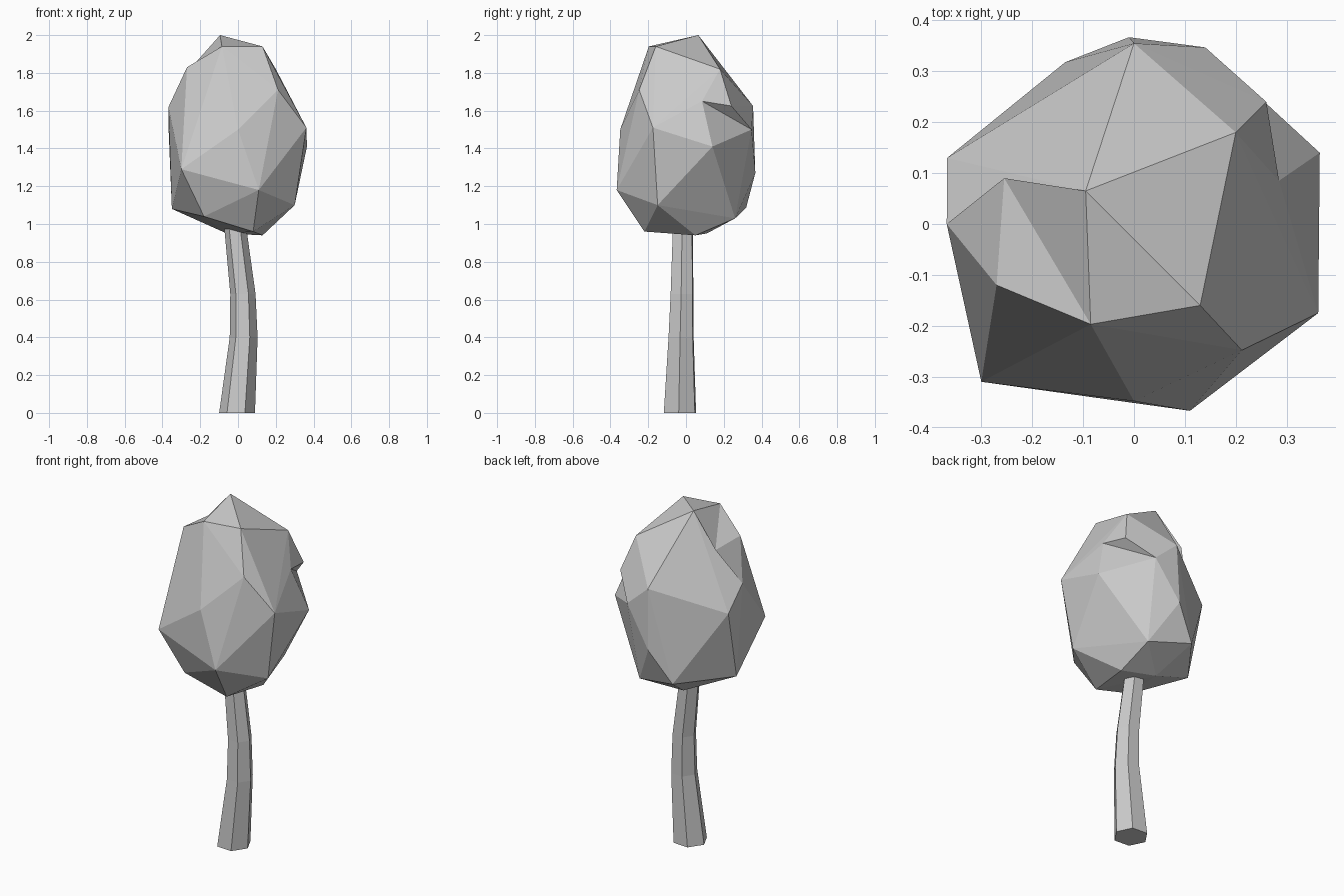
import bpy, bmesh, math
from mathutils import Vector

if "Cube" in bpy.data.objects:
    bpy.data.objects.remove(bpy.data.objects["Cube"])


def finish(bm, name):
    bmesh.ops.recalc_face_normals(bm, faces=bm.faces[:])
    mesh = bpy.data.meshes.new(name)
    bm.to_mesh(mesh)
    bm.free()
    obj = bpy.data.objects.new(name, mesh)
    bpy.context.collection.objects.link(obj)
    return obj


# Trunk: bent six-sided tube (centre x, centre y, z, radius)
SIDES = 6
path = [(-0.005, -0.032, 0, 0.095), (0.03, -0.026, 0.4, 0.074),
        (0.026, -0.021, 0.63, 0.067), (-0.012, -0.017, 0.96, 0.059),
        (-0.02, -0.016, 1.04, 0.057)]
bm = bmesh.new()
rings = []
for cx, cy, z, r in path:
    angles = [math.radians(-4 + 360 * i / SIDES) for i in range(SIDES)]
    rings.append([bm.verts.new((cx + r * math.cos(a), cy + r * math.sin(a), z)) for a in angles])
for lo, hi in zip(rings, rings[1:]):
    for i in range(SIDES):
        j = (i + 1) % SIDES
        bm.faces.new((lo[i], lo[j], hi[j], hi[i]))
bm.faces.new(rings[0])
bm.faces.new(rings[-1])
finish(bm, "trunk")

# Crown: faceted hull around the outermost corners
corners = {
    "apex": (-0.095, 0.065, 2.0), "top_front": (-0.085, -0.197, 1.94),
    "top_right": (0.13, -0.16, 1.94), "left_shoulder": (-0.27, -0.12, 1.83),
    "right_shoulder": (0.20, 0.18, 1.82), "front_shoulder": (0.212, -0.248, 1.71),
    "brow": (0.26, 0.24, 1.625), "left_high": (-0.368, 0.0, 1.62),
    "back_high": (0.0, 0.355, 1.625), "right_front": (0.362, -0.175, 1.51),
    "front_mid": (0.0, -0.348, 1.50), "back_right": (0.14, 0.347, 1.50),
    "left_mid": (-0.367, 0.13, 1.49), "right_mid": (0.365, 0.14, 1.41),
    "front_left": (-0.30, -0.31, 1.29), "back_mid": (-0.01, 0.367, 1.27),
    "front_low": (0.11, -0.367, 1.18), "right_low": (0.30, -0.15, 1.10),
    "back_low": (-0.135, 0.318, 1.085), "left_low": (-0.35, 0.03, 1.08),
    "front_left_low": (-0.18, -0.24, 1.04), "back_right_low": (0.12, 0.26, 1.03),
    "under_front": (0.08, -0.22, 0.96), "under_back": (-0.06, 0.11, 0.95),
    "under_right": (0.13, 0.05, 0.94),
}
bm = bmesh.new()
for co in corners.values():
    bm.verts.new(co)
bmesh.ops.convex_hull(bm, input=bm.verts[:])


def dent(point, ring):
    """Replace the hull faces spanned by the ring with a fan around a sunken point."""
    targets = [Vector(corners[n]) for n in ring]
    on_ring = {v for v in bm.verts if any((v.co - t).length < 1e-4 for t in targets)}
    inside = [f for f in bm.faces if all(v in on_ring for v in f.verts)]
    rim = [e.verts[:] for e in {e for f in inside for e in f.edges}
           if sum(f in inside for f in e.link_faces) == 1]
    bmesh.ops.delete(bm, geom=inside, context='FACES_ONLY')
    centre = bm.verts.new(point)
    for a, b in rim:
        bm.faces.new((a, b, centre))
    loose = [e for e in bm.edges if not e.link_faces]
    bmesh.ops.delete(bm, geom=loose, context='EDGES')


# Notch under the right brow, and the hollow at the upper left
dent((0.285, 0.085, 1.65), ["right_shoulder", "brow", "back_right", "right_mid", "right_front"])
dent((-0.255, 0.09, 1.82), ["apex", "top_front", "left_shoulder", "left_high", "back_high"])
bmesh.ops.delete(bm, geom=[v for v in bm.verts if not v.link_faces], context='VERTS')
finish(bm, "crown")
